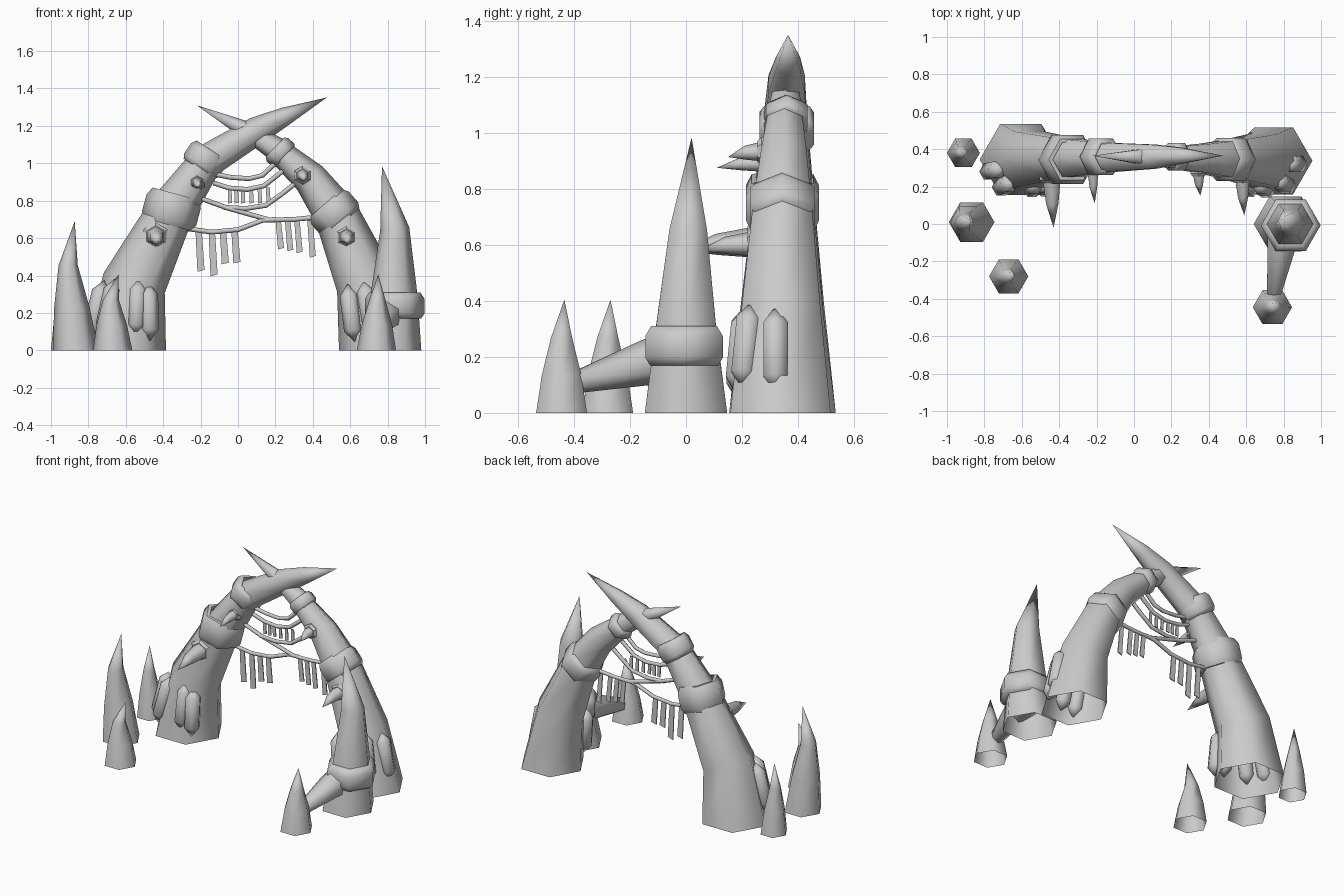
import bpy, bmesh, math
from mathutils import Vector

cube = bpy.data.objects.get("Cube")
if cube:
    bpy.data.objects.remove(cube, do_unlink=True)

grey = bpy.data.materials.new("plain_grey")
grey.use_nodes = True
colour = (0.6, 0.6, 0.6, 1)
grey.diffuse_color = colour
grey.node_tree.nodes["Principled BSDF"].inputs["Base Color"].default_value = colour


def finish(name, bm, angle):
    bmesh.ops.recalc_face_normals(bm, faces=bm.faces)
    mesh = bpy.data.meshes.new(name)
    bm.to_mesh(mesh)
    bm.free()
    mesh.materials.append(grey)
    ob = bpy.data.objects.new(name, mesh)
    bpy.context.collection.objects.link(ob)
    bpy.ops.object.select_all(action='DESELECT')
    ob.select_set(True)
    bpy.context.view_layer.objects.active = ob
    bpy.ops.object.shade_smooth_by_angle(angle=math.radians(angle))


def tube(name, path, axis=None, start=None, sides=6, angle=65):
    """Skin rings of (x, y, z, radius); a zero radius makes a point."""
    pts = [Vector(p[:3]) for p in path]
    overall = (pts[-1] - pts[0]).normalized()
    ref = Vector((1, 0, 0)) if abs(overall.y) > 0.75 else Vector((0, 1, 0))
    bm = bmesh.new()
    rings = []
    for i, p in enumerate(pts):
        t = axis or (pts[min(i + 1, len(pts) - 1)] - pts[max(i - 1, 0)])
        if i == 0 and start:
            t = start
        t = Vector(t).normalized()
        u = ref.cross(t).normalized()
        v = t.cross(u)
        r = path[i][3]
        if r == 0:
            rings.append([bm.verts.new(p)])
            continue
        turn = [2 * math.pi * k / sides for k in range(sides)]
        rings.append([bm.verts.new(p + r * (math.cos(a) * u + math.sin(a) * v)) for a in turn])
    for a, b in zip(rings, rings[1:]):
        for k in range(sides):
            quad = [a[k % len(a)], a[(k + 1) % len(a)], b[(k + 1) % len(b)], b[k % len(b)]]
            bm.faces.new(list(dict.fromkeys(quad)))
    finish(name, bm, angle)


def collar(name, centre, axis, r, h):
    c, d = Vector(centre), Vector(axis).normalized()
    profile = [(-0.5, 0.75), (-0.5, 0.88), (-0.3, 1), (0.25, 1), (0.5, 0.85), (0.5, 0.7)]
    tube(name, [(*(c + d * h * s), r * k) for s, k in profile], axis=d)


UP = (0, 0, 1)

# Two crossing tusks, open underneath
tube("left_tusk", [(0.747, .338, 0, .207), (.685, .34, .36, .162), (.525, .345, .73, .12),
                   (.385, .35, .92, .092), (.2, .355, 1.08, .065), (.03, .36, 1.185, .045),
                   (-.22, .365, 1.31, 0)], start=UP)
tube("right_tusk", [(-.605, .345, 0, .22), (-.555, .345, .36, .172), (-.36, .35, .74, .125),
                    (-.17, .355, 1.01, .092), (.1, .36, 1.175, .075), (.25, .365, 1.25, .05),
                    (.475, .365, 1.352, 0)], start=UP)

# Collars on the tusks
collar("left_lower_collar", (.515, .345, .735), (-.66, 0, .75), .133, .14)
collar("left_upper_collar", (.225, .36, 1.06), (-.72, 0, .69), .085, .075)
collar("right_lower_collar", (-.355, .345, .755), (.26, 0, .96), .15, .17)
collar("right_upper_collar", (-.175, .36, 1.02), (.55, 0, .83), .112, .12)

# Large standing spike with its collar and sloping strut
tube("left_large_spike", [(.81, 0, 0, .17), (.835, 0, .3, .125), (.838, .008, .65, .078),
                          (.77, .02, .985, 0)], start=UP)
collar("left_spike_collar", (.838, -.007, .24), UP, .16, .14)
tube("strut", [(.8, -.02, .2, .1), (.785, -.14, .18, .082), (.745, -.39, .11, .04),
               (.745, -.43, .095, 0)])


def ground_spike(name, x, y, r, tip_x, tip_y, h, lean):
    tube(name, [(x, y, 0, r), (x + lean * .5, y, h * .33, r * .78),
                (x + lean, y, h * .66, r * .42), (tip_x, tip_y, h, 0)], axis=UP)


# Smaller spikes on the ground
ground_spike("left_small_spike", .74, -.445, .105, .75, -.435, .405, .005)
ground_spike("right_front_spike", -.67, -.28, .105, -.64, -.27, .405, -.01)
ground_spike("right_tall_spike", -.868, .01, .122, -.873, .02, .69, -.04)
ground_spike("right_back_spike", -.912, .38, .088, -.92, .385, .46, -.01)

# Long crystals set into the feet of the tusks: x, y, z of middle, lean in x and y
crystals = [(-.755, .285, .22, .05, .05), (-.69, .205, .23, .045, .1),
            (-.54, .197, .23, .01, .1), (-.475, .2, .205, -.005, .1),
            (.605, .197, .2, -.025, .1), (.695, .195, .22, -.03, .1),
            (.8, .215, .24, -.04, .1), (.86, .32, .225, -.04, 0)]
for x, y, z, lean, back in crystals:
    spine = [(-.155, 0), (-.095, .05), (.095, .05), (.155, 0)]
    tube("foot_crystal", [(x + lean * s * 5, y + back * s, z + s, r) for s, r in spine],
         angle=50)

# Thorns on the fronts of the tusks: x, y, z of root, socket radius, tip y
thorns = [(-.44, .24, .61, .076, -.02), (.58, .24, .605, .062, .045),
          (-.22, .28, .895, .046, .11), (.345, .275, .935, .05, .15)]
for x, y, z, r, tip in thorns:
    tube("thorn_socket", [(x, y + .05, z, r), (x, y - .005, z, r), (x, y - .02, z, r * .75),
                          (x, y - .02, z, 0)], axis=(0, -1, 0), angle=35)
    span = y - tip
    tube("thorn", [(x, y, z, r * .72), (x + .003, y - span * .5, z - r * .1, r * .5),
                   (x + .01, tip, z - r * .4, 0)])

# Taut, kinked ropes between the tusks, as points in x and z
low_rope = [(-.27, .65), (-.14, .632), (0, .645), (.13, .695), (.2, .7)]
cross_rope = [(-.22, .82), (-.06, .762), (.17, .697), (.3, .7), (.47, .717)]
ropes = [low_rope, cross_rope,
         [(-.08, .765), (.04, .758), (.15, .775), (.24, .84), (.34, .92)],
         [(-.13, .895), (-.05, .868), (.05, .86), (.14, .88), (.24, .96)],
         [(-.14, .945), (-.04, .925), (.06, .918), (.13, .935), (.22, 1.02)]]
for points in ropes:
    tube("rope", [(x, .345, z, .013) for x, z in points])


def strip(x, top, length, width, slant):
    """Thin cloth strip with a slanted end."""
    bm = bmesh.new()
    outline = [(x - width * .45, top), (x + width * .45, top),
               (x + slant + width * .5, top - length * .95),
               (x + slant - width * .5, top - length)]
    face = bm.faces.new([bm.verts.new((px, .342, pz)) for px, pz in outline])
    side = bmesh.ops.extrude_face_region(bm, geom=[face])["geom"]
    moved = [g for g in side if isinstance(g, bmesh.types.BMVert)]
    bmesh.ops.translate(bm, verts=moved, vec=(0, .006, 0))
    finish("hanging_strip", bm, 30)


# Cloth strips, long below and short above
for x, length in [(-.21, .215), (-.14, .24), (-.08, .175), (-.018, .17)]:
    strip(x, .635, length, .038, .012)
for x, length in [(.215, .155), (.265, .165), (.315, .175), (.385, .2)]:
    strip(x, .695, length, .032, .015)
for x in (-.045, -.01, .025, .07, .115, .16):
    strip(x, .87, .085, .022, .003)
